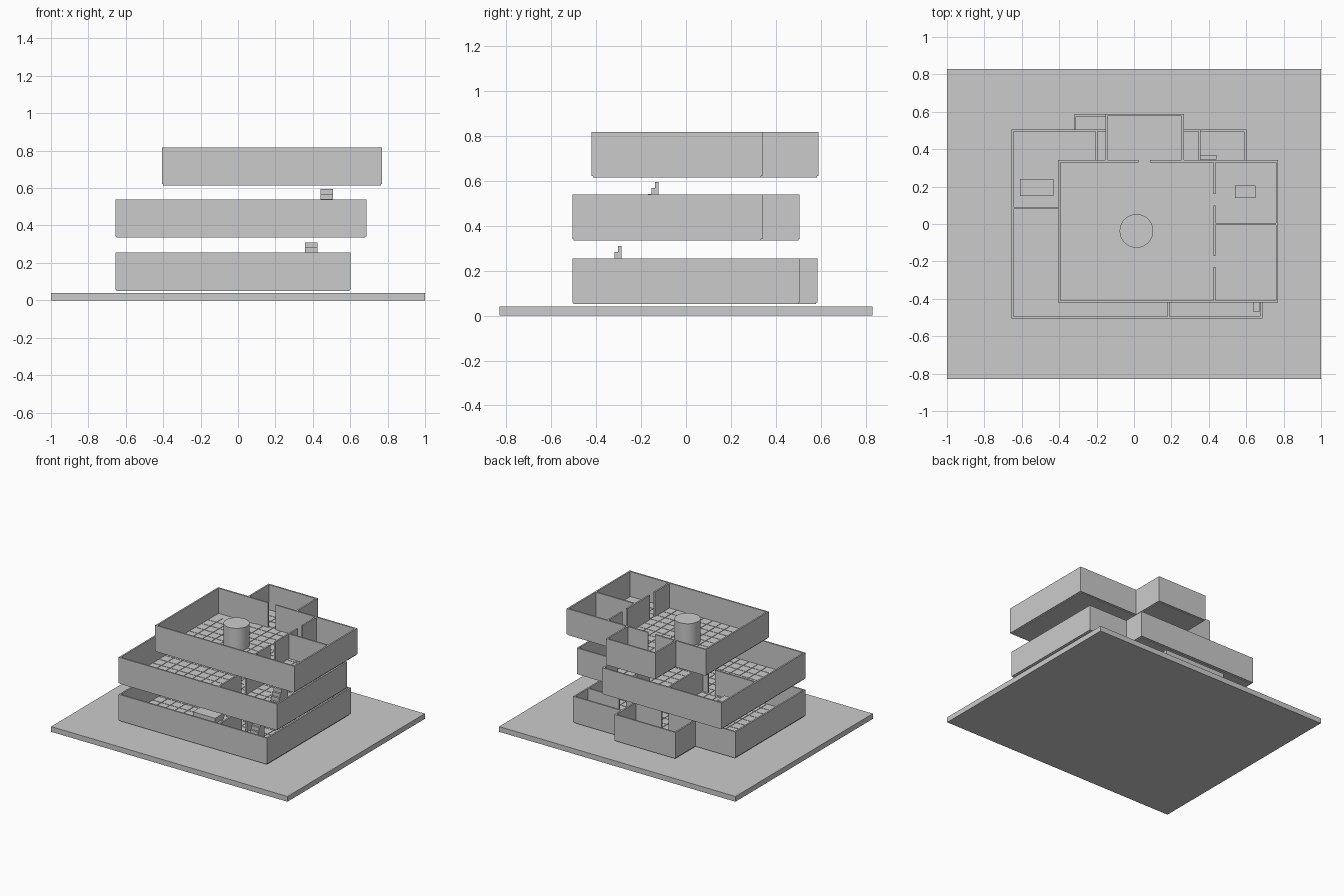
import bpy, bmesh
from mathutils import Vector

if "Cube" in bpy.data.objects:
    bpy.data.objects.remove(bpy.data.objects["Cube"])

T = 0.006          # half wall thickness
WALL_H = 0.197
SLAB_H = 0.012


def finish(name, bm):
    bmesh.ops.recalc_face_normals(bm, faces=bm.faces[:])
    me = bpy.data.meshes.new(name)
    bm.to_mesh(me)
    bm.free()
    ob = bpy.data.objects.new(name, me)
    bpy.context.collection.objects.link(ob)
    return ob


def add_box(bm, x0, x1, y0, y1, z0, z1):
    vs = bmesh.ops.create_cube(bm, size=1)['verts']
    for v in vs:
        v.co = Vector(((x0 + x1) / 2 + v.co.x * (x1 - x0),
                       (y0 + y1) / 2 + v.co.y * (y1 - y0),
                       (z0 + z1) / 2 + v.co.z * (z1 - z0)))


def box(name, *b):
    bm = bmesh.new()
    add_box(bm, *b)
    return finish(name, bm)


def offset(poly, d):
    # mitred offset of a right-angled counter-clockwise outline
    out = []
    for i, p in enumerate(poly):
        a, b = Vector(poly[i - 1]), Vector(poly[(i + 1) % len(poly)])
        p = Vector(p)
        e1, e2 = (p - a).normalized(), (b - p).normalized()
        out.append(p + Vector((e1.y + e2.y, -e1.x - e2.x)) * d)
    return out


def slab(name, poly, z):
    bm = bmesh.new()
    f = bm.faces.new([bm.verts.new((x, y, z)) for x, y in poly])
    r = bmesh.ops.extrude_face_region(bm, geom=[f])
    for v in r['geom']:
        if isinstance(v, bmesh.types.BMVert):
            v.co.z += SLAB_H
    return finish(name, bm)


def outer_walls(name, poly, z0, z1):
    bm = bmesh.new()
    rings = [[bm.verts.new((p.x, p.y, z)) for p in offset(poly, d)]
             for d, z in ((T, z0), (T, z1), (-T, z1), (-T, z0))]
    n = len(poly)
    for k in range(4):
        a, b = rings[k], rings[(k + 1) % 4]
        for i in range(n):
            j = (i + 1) % n
            bm.faces.new((a[i], a[j], b[j], b[i]))
    return finish(name, bm)


def inner_wall(name, axis, c, s, e, doors, z0, z1):
    # straight wall at axis = c, running s..e, with door gaps
    bm = bmesh.new()
    cuts = [s] + [d + k for d in sorted(doors) for k in (-0.03, 0.03)] + [e]
    for a, b in zip(cuts[::2], cuts[1::2]):
        if axis == 'x':
            add_box(bm, c - T, c + T, a, b, z0, z1)
        else:
            add_box(bm, a, b, c - T, c + T, z0, z1)
    return finish(name, bm)


def inside(poly, x, y):
    hit = False
    for i in range(len(poly)):
        (xa, ya), (xb, yb) = poly[i - 1], poly[i]
        if (ya > y) != (yb > y) and x < xa + (y - ya) * (xb - xa) / (yb - ya):
            hit = not hit
    return hit


def tiles(name, poly, z, pitch=0.075, gap=0.004):
    bm = bmesh.new()
    x0, y0 = min(p[0] for p in poly) + 0.01, min(p[1] for p in poly) + 0.01
    for i in range(18):
        for j in range(15):
            x, y = x0 + i * pitch, y0 + j * pitch
            x1, y1 = x + pitch - gap, y + pitch - gap
            if all(inside(poly, u, v) for u in (x, x1) for v in (y, y1)):
                add_box(bm, x, x1, y, y1, z, z + 0.004)
    return finish(name, bm)


def stairs(name, x0, x1, y_end, z0, z1, n=9, run=0.0155):
    bm = bmesh.new()
    for k in range(n):
        y = y_end - (n - k) * run
        add_box(bm, x0, x1, y, y + run, z0, z0 + (z1 - z0) * (k + 1) / n)
    return finish(name, bm)


# ground plate
box("base_plate", -1, 1, -0.83, 0.83, 0, 0.04)

# storeys: outline, bottom height, inner walls (axis, position, start, end, doors)
storeys = {
    "lower": (0.051,
              [(-.65, -.5), (.595, -.5), (.595, .5), (.19, .5), (.19, .58), (-.315, .58),
               (-.315, .335), (-.65, .335)],
              [('y', .335, -.315, .19, [-.06]), ('y', .335, .19, .595, [.3]),
               ('x', .19, -.5, .335, [-.2, .15]), ('x', .19, .335, .5, [])]),
    "middle": (0.335,
               [(-.65, -.5), (.68, -.5), (.68, .335), (.35, .335), (.35, .5), (-.65, .5)],
               [('y', .085, -.65, -.2, [-.28]), ('x', -.2, .085, .5, []),
                ('x', .185, -.5, .335, [-.2, .15])]),
    "upper": (0.614,
              [(-.4, -.415), (.765, -.415), (.765, .335), (.26, .335), (.26, .583),
               (-.147, .583), (-.147, .335), (-.4, .335)],
              [('x', .43, -.415, .335, [-.2, .13]), ('y', 0, .43, .765, []),
               ('y', .335, -.147, .26, [.055])]),
}
for name, (z, poly, inner) in storeys.items():
    top = z + 0.007 + WALL_H
    slab(name + "_floor_slab", poly, z)
    tiles(name + "_floor_tiles", poly, z + SLAB_H)
    outer_walls(name + "_outer_walls", poly, z + 0.007, top)
    for i, w in enumerate(inner):
        inner_wall(f"{name}_inner_wall_{i + 1}", *w, z + SLAB_H, top)

# staircases between storeys
stairs("lower_stairs", 0.357, 0.424, -0.287, 0.063, 0.31)
stairs("middle_stairs", 0.44, 0.507, -0.122, 0.347, 0.596)

# furniture
box("lower_cabinet", 0.35, 0.44, 0.345, 0.37, 0.063, 0.13)
box("lower_table", -0.25, -0.06, -0.19, -0.09, 0.063, 0.11)
box("middle_bed", -0.61, -0.43, 0.15, 0.24, 0.347, 0.4)
box("middle_cabinet", 0.64, 0.67, -0.47, -0.38, 0.347, 0.41)
box("upper_table", 0.54, 0.65, 0.14, 0.205, 0.626, 0.68)

# round drum in the main upper room
bpy.ops.mesh.primitive_cylinder_add(vertices=32, radius=0.09, depth=0.175,
                                    location=(0.013, -0.037, 0.7135))
bpy.context.object.name = "upper_drum"
bpy.ops.object.shade_smooth_by_angle()
